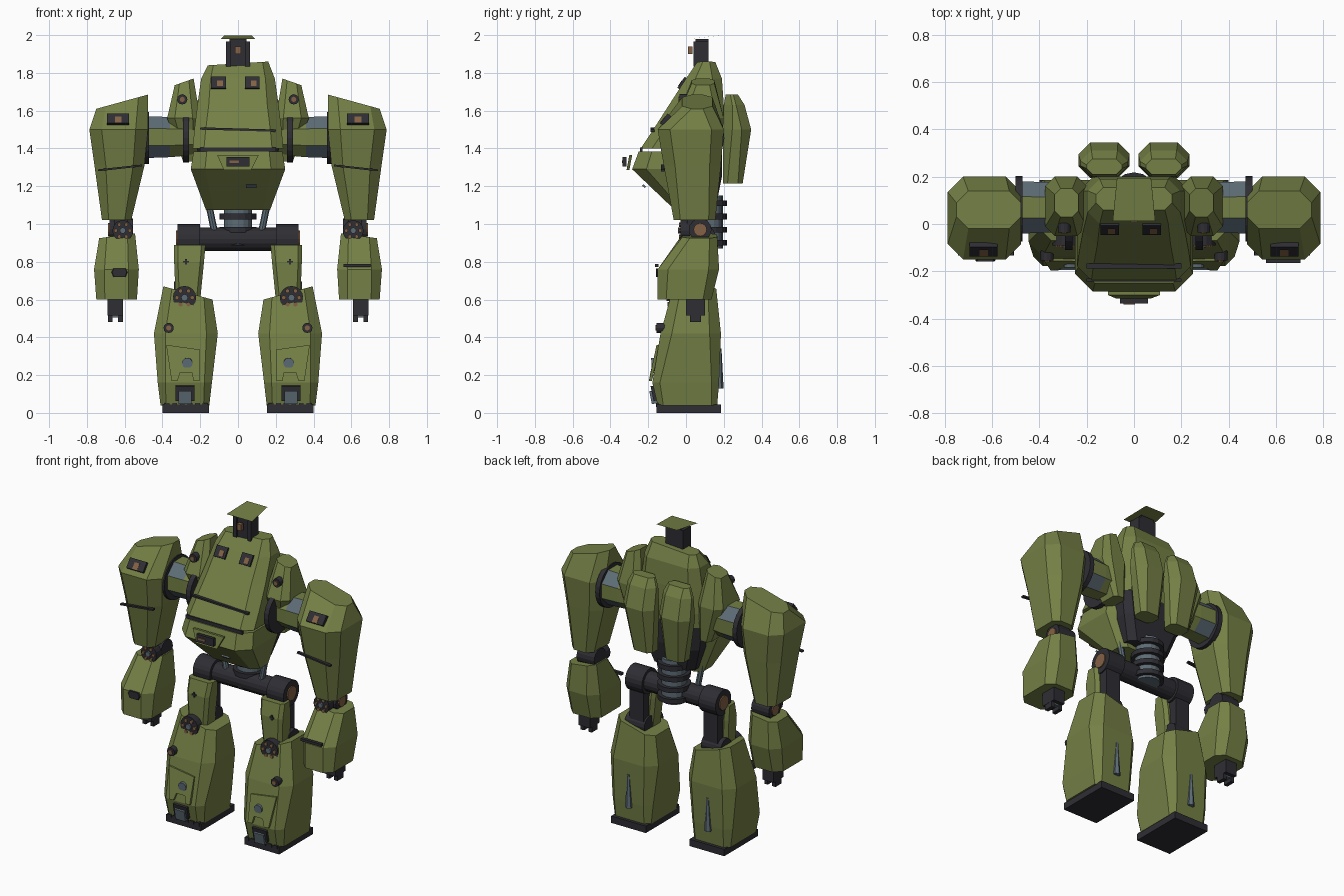
import bpy, bmesh, math
from mathutils import Matrix, Vector

cube = bpy.data.objects.get("Cube")
if cube:
    bpy.data.objects.remove(cube, do_unlink=True)


def material(name, rgb):
    m = bpy.data.materials.new(name)
    m.use_nodes = True
    m.diffuse_color = (*rgb, 1)
    m.node_tree.nodes["Principled BSDF"].inputs["Base Color"].default_value = (*rgb, 1)
    return m


OLIVE = material("olive green", (0.175, 0.215, 0.06))
DARK = material("charcoal", (0.027, 0.027, 0.034))
STEEL = material("blue grey", (0.11, 0.15, 0.18))
COPPER = material("copper brown", (0.23, 0.12, 0.06))


def finish(name, bm, *mats):
    bmesh.ops.recalc_face_normals(bm, faces=bm.faces)
    me = bpy.data.meshes.new(name)
    bm.to_mesh(me)
    bm.free()
    for m in mats:
        me.materials.append(m)
    ob = bpy.data.objects.new(name, me)
    bpy.context.collection.objects.link(ob)
    return ob


def armour(name, sections, mat=OLIVE, s=1):
    """Chamfered shell lofted through (z at x0, z at x1, x0, x1, y0, y1, chamfer)."""
    bm = bmesh.new()
    rings = []
    for za, zb, x0, x1, y0, y1, c in sections:
        outline = [(x0 + c, y0), (x1 - c, y0), (x1, y0 + c), (x1, y1 - c),
                   (x1 - c, y1), (x0 + c, y1), (x0, y1 - c), (x0, y0 + c)]
        rings.append([bm.verts.new((s * x, y, za + (zb - za) * (x - x0) / (x1 - x0)))
                      for x, y in outline])
    for a, b in zip(rings, rings[1:]):
        for i in range(8):
            j = (i + 1) % 8
            bm.faces.new((a[i], a[j], b[j], b[i]))
    bm.faces.new(rings[0])
    bm.faces.new(rings[-1])
    return finish(name, bm, mat)


def box(name, loc, size, mat, tilt=0, roll=0):
    bm = bmesh.new()
    bmesh.ops.create_cube(bm, size=1)
    turn = Matrix.Rotation(tilt, 4, 'X') @ Matrix.Rotation(roll, 4, 'Y')
    bm.transform(Matrix.Translation(loc) @ turn @ Matrix.Diagonal((*size, 1)))
    return finish(name, bm, mat)


def rod(name, a, b, r, mat, r2=None, sides=16):
    a, b = Vector(a), Vector(b)
    d = b - a
    bm = bmesh.new()
    bmesh.ops.create_cone(bm, cap_ends=True, segments=sides, radius1=r,
                          radius2=r if r2 is None else r2, depth=d.length)
    turn = d.to_track_quat('Z', 'Y').to_matrix().to_4x4()
    bm.transform(Matrix.Translation((a + b) / 2) @ turn)
    return finish(name, bm, mat)


def slab(name, outline, thick, mat, s=1):
    """Thin panel from (x, y, z) corners, thickened towards the front."""
    bm = bmesh.new()
    f = bm.faces.new([bm.verts.new((s * x, y, z)) for x, y, z in outline])
    ext = bmesh.ops.extrude_face_region(bm, geom=[f])
    bmesh.ops.translate(bm, vec=(0, -thick, 0),
                        verts=[v for v in ext["geom"] if isinstance(v, bmesh.types.BMVert)])
    return finish(name, bm, mat)


def joint_disc(name, x, y, z, r):
    """Front-facing pivot with a ring of copper bolts."""
    rod(name, (x, y + .05, z), (x, y, z), r, DARK)
    rod(name + "_hub", (x, y, z), (x, y - .012, z), r * .3, STEEL, sides=8)
    for i in range(6):
        t = math.pi * i / 3
        bx, bz = x + math.cos(t) * r * .66, z + math.sin(t) * r * .66
        rod(name + "_bolt", (bx, y, bz), (bx, y - .008, bz), r * .2, COPPER, sides=6)


def lamp(name, x, y, z):
    rod(name, (x, y + .05, z), (x, y - .01, z), .027, DARK, sides=12)
    rod(name + "_lens", (x, y - .01, z), (x, y - .016, z), .014, COPPER, sides=8)


# Torso
armour("chest", [(1.4, 1.4, -.24, .24, -.24, .19, .06), (1.49, 1.49, -.232, .232, -.18, .2, .06),
                 (1.63, 1.63, -.215, .215, -.09, .2, .06), (1.77, 1.77, -.195, .195, 0, .19, .05),
                 (1.84, 1.86, -.16, .16, .06, .155, .03)])
armour("belly", [(1.075, 1.075, -.17, .17, -.06, .1, .04), (1.29, 1.29, -.25, .25, -.285, .12, .075),
                 (1.385, 1.385, -.235, .235, -.25, .12, .07)])
armour("torso_core", [(1.1, 1.1, -.15, .15, -.02, .16, .04), (1.25, 1.25, -.2, .2, -.02, .19, .04),
                      (1.43, 1.43, -.22, .22, -.13, .19, .04)], DARK)
box("chest_seam", (0, -.177, 1.5), (.4, .02, .012), DARK, roll=.03)
box("chest_lip", (0, -.237, 1.395), (.4, .012, .022), DARK)
slab("nose_hatch", [(-.11, -.285, 1.365), (.11, -.285, 1.365),
                    (.07, -.3, 1.285), (-.075, -.3, 1.285)], .015, OLIVE)
box("nose_sensor", (0, -.325, 1.33), (.12, .02, .05), DARK)
box("nose_lens", (-.02, -.336, 1.33), (.05, .008, .012), COPPER)
box("belly_badge", (.07, -.222, 1.2), (.055, .01, .018), STEEL, tilt=.8)
for x in (-.103, .075):
    box("eye_frame", (x, -.018, 1.745), (.078, .02, .07), DARK, tilt=-.58)
    box("eye_lens", (x + .008, -.029, 1.743), (.03, .008, .035), COPPER, tilt=-.58)

# Periscope head
box("neck", (0, .085, 1.9), (.09, .07, .16), DARK)
for x in (-.05, .05):
    box("neck_rail", (x, .08, 1.9), (.025, .08, .13), DARK)
box("head_lens", (0, .022, 1.92), (.03, .025, .04), COPPER)
slab("head_roof", [(-.09, .015, 1.98), (.09, .015, 1.98), (.072, .195, 1.999), (-.072, .195, 1.999)],
     .002, OLIVE)

# Waist and hips
rod("spine", (0, .12, .87), (0, .12, 1.15), .075, STEEL)
for z in (.9, .97, 1.04, 1.11):
    rod("spine_ring", (0, .12, z - .015), (0, .12, z + .015), .098, DARK)
rod("hip_bar", (-.3, .08, .92), (.3, .08, .92), .062, DARK)


def shoulder_tube(name, s):
    """Octagonal arm root, steel on every other outer face."""
    bm = bmesh.new()
    rings = []
    for x, r in ((.2, .1), (.36, .115), (.49, .12)):
        rings.append([bm.verts.new((s * x, .07 + r * math.cos(math.pi * (i + .5) / 4),
                                    1.46 + r * math.sin(math.pi * (i + .5) / 4))) for i in range(8)])
    for k in range(2):
        for i in range(8):
            j = (i + 1) % 8
            f = bm.faces.new((rings[k][i], rings[k][j], rings[k + 1][j], rings[k + 1][i]))
            f.material_index = k * (i % 2 == 0)
    finish(name, bm, OLIVE, STEEL)


for s, side in ((1, "left_"), (-1, "right_")):
    # Back packs and shoulder blocks
    armour(side + "back_pack", [(1.215, 1.215, .045, .18, .195, .3, .025),
                                (1.5, 1.5, .018, .235, .195, .345, .05),
                                (1.63, 1.63, .025, .225, .2, .31, .045),
                                (1.685, 1.685, .05, .2, .21, .275, .025)], s=s)
    armour(side + "shoulder_block", [(1.33, 1.33, .21, .29, .04, .18, .02),
                                     (1.56, 1.56, .2, .375, -.05, .2, .04),
                                     (1.77, 1.735, .235, .335, .03, .15, .025)], s=s)
    lamp(side + "shoulder_lamp", s * .295, -.025, 1.66)

    # Shoulder
    shoulder_tube(side + "shoulder_tube", s)
    for x0, x1, y, r in ((.26, .292, .02, .13), (.47, .5, .065, .138)):
        rod(side + "shoulder_ring", (s * x0, y, 1.455), (s * x1, y, 1.455), r, DARK, sides=24)

    # Upper arm
    armour(side + "upper_arm", [(1.02, 1.02, .565, .72, -.065, .155, .035),
                                (1.31, 1.31, .495, .76, -.118, .185, .06),
                                (1.5, 1.5, .477, .787, -.15, .2, .065),
                                (1.685, 1.61, .477, .75, -.02, .14, .05)], s=s)
    box(side + "arm_port", (s * .635, -.106, 1.55), (.118, .03, .065), DARK, tilt=-.68)
    box(side + "arm_port_lens", (s * .635, -.121, 1.551), (.035, .008, .042), COPPER, tilt=-.68)
    box(side + "arm_seam", (s * .625, -.122, 1.297), (.235, .02, .01), DARK, roll=s * .11)

    # Elbow
    box(side + "elbow_stub", (s * .62, .06, 1.01), (.075, .11, .13), DARK)
    rod(side + "elbow_axle", (s * .555, .075, .97), (s * .68, .075, .97), .06, DARK)
    rod(side + "elbow_cap", (s * .68, .075, .97), (s * .688, .075, .97), .035, COPPER)
    joint_disc(side + "elbow_disc", s * .61, -.03, .965, .055)

    # Forearm and hand
    armour(side + "forearm", [(.6, .6, .535, .75, -.15, .135, .045),
                              (.76, .76, .525, .762, -.15, .175, .055),
                              (.95, .925, .545, .735, -.02, .165, .04)], s=s)
    box(side + "hand", (s * .65, .05, .57), (.08, .1, .11), DARK)
    for x in (.622, .677):
        box(side + "finger", (s * x, .05, .505), (.024, .06, .05), DARK)
    box(side + "hand_pad", (s * .65, .05, .515), (.03, .05, .02), STEEL)

    # Hip, struts and thigh
    rod(side + "hip_drum", (s * .2, .08, .92), (s * .32, .08, .92), .08, DARK, sides=20)
    rod(side + "hip_cap", (s * .32, .08, .92), (s * .327, .08, .92), .045, COPPER)
    rod(side + "waist_strut", (s * .125, .06, .96), (s * .16, .06, 1.13), .018, STEEL, sides=8)
    armour(side + "thigh", [(.6, .6, .2, .33, -.045, .07, .02),
                            (.8, .8, .18, .338, -.05, .07, .02),
                            (.89, .89, .172, .338, -.03, .06, .02)], s=s)
    box(side + "thigh_frame", (s * .262, .085, .76), (.1, .08, .3), DARK)
    for size in ((.03, .01, .01), (.01, .01, .03)):
        box(side + "thigh_mark", (s * .275, -.05, .8), size, DARK)
    rod(side + "knee_axle", (s * .2, .08, .64), (s * .34, .08, .64), .055, DARK)
    joint_disc(side + "knee_disc", s * .283, -.09, .61, .062)

    # Shin and foot
    armour(side + "shin", [(.04, .04, .152, .41, -.15, .165, .03),
                           (.16, .16, .138, .425, -.178, .175, .04),
                           (.42, .42, .107, .445, -.135, .185, .06),
                           (.6, .67, .135, .395, -.07, .16, .045)], s=s)
    slab(side + "shin_panel", [(.2, -.142, .335), (.38, -.14, .36), (.352, -.18, .17), (.32, -.18, .17),
                               (.305, -.172, .215), (.245, -.172, .215), (.235, -.18, .17),
                               (.205, -.18, .17)], .016, OLIVE, s=s)
    rod(side + "shin_badge", (s * .268, -.15, .265), (s * .268, -.183, .263), .028, STEEL, sides=12)
    lamp(side + "shin_lamp", s * .367, -.145, .45)
    box(side + "ankle_frame", (s * .28, -.165, .105), (.1, .03, .08), DARK, tilt=.2)
    box(side + "ankle_plate", (s * .28, -.165, .085), (.07, .046, .07), STEEL, tilt=.2)
    rod(side + "calf_fin", (s * .28, .175, .13), (s * .28, .18, .34), .024, STEEL, r2=.008, sides=6)
    box(side + "foot", (s * .277, .015, .022), (.245, .34, .044), DARK)
    for i in range(6):
        box(side + "toe_stud", (s * (.175 + .04 * i), -.15, .042), (.026, .02, .02), DARK)

# One-sided forearm details
box("left_forearm_slot", (.63, -.155, .78), (.145, .02, .016), DARK)
armour("right_forearm_port", [(.72, .72, -.66, -.595, -.158, -.14, .004),
                              (.745, .745, -.67, -.585, -.158, -.14, .004),
                              (.765, .765, -.66, -.595, -.158, -.13, .004)], DARK)
